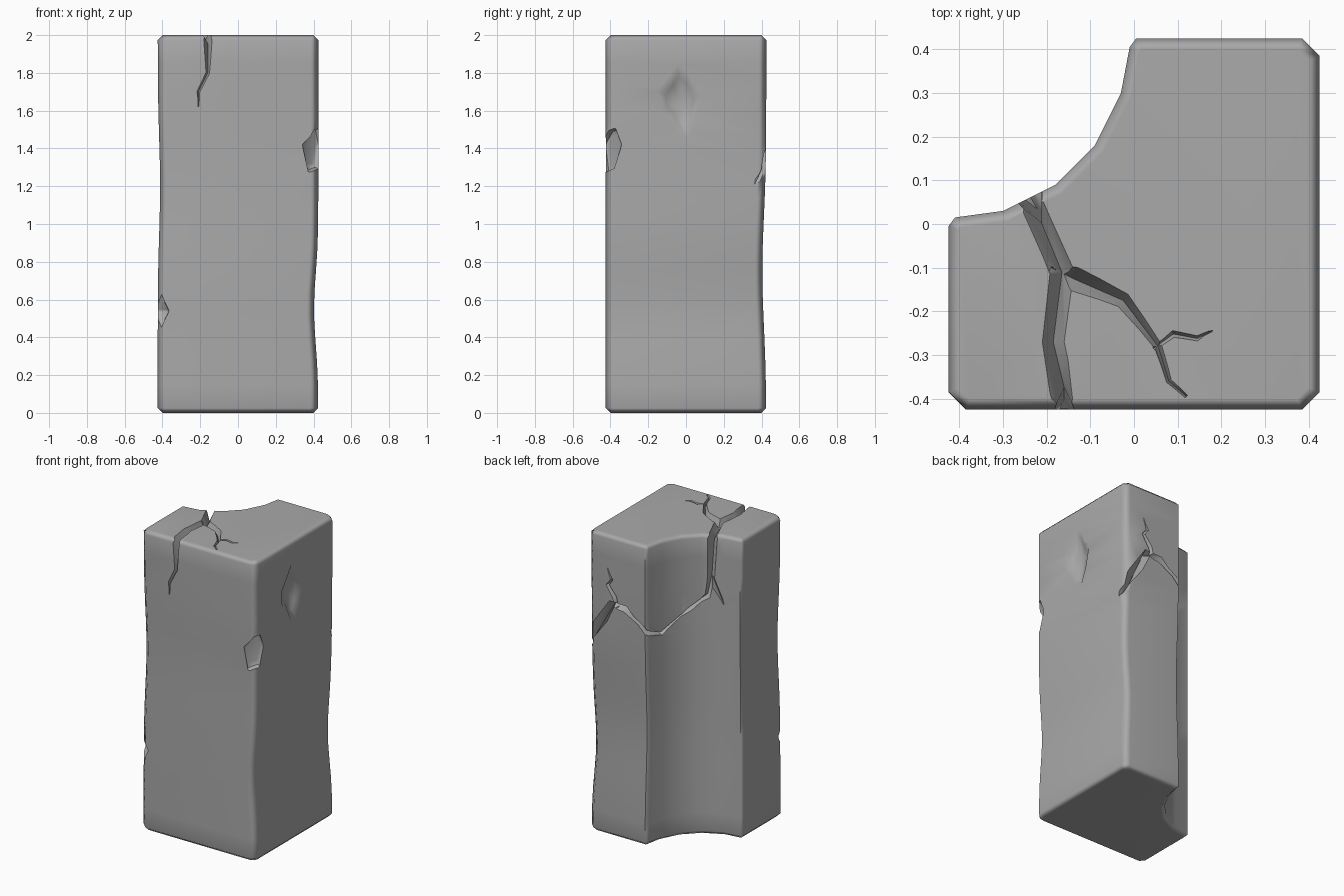
import bpy
import bmesh
import math
from mathutils import Vector

if "Cube" in bpy.data.objects:
    bpy.data.objects.remove(bpy.data.objects["Cube"])

stone = bpy.data.materials.new("grey_stone")
stone.use_nodes = True
GREY = (0.4, 0.4, 0.4, 1)
stone.diffuse_color = GREY
stone.node_tree.nodes["Principled BSDF"].inputs["Base Color"].default_value = GREY


def loft(name, rings):
    """Closed, capped solid through rings of equal point count."""
    bm = bmesh.new()
    loops = [[bm.verts.new(p) for p in ring] for ring in rings]
    n = len(loops[0])
    for low, high in zip(loops, loops[1:]):
        for i in range(n):
            j = (i + 1) % n
            bm.faces.new((low[i], low[j], high[j], high[i]))
    bm.faces.new(loops[0][::-1])
    bm.faces.new(loops[-1])
    bmesh.ops.recalc_face_normals(bm, faces=bm.faces)
    mesh = bpy.data.meshes.new(name)
    bm.to_mesh(mesh)
    bm.free()
    mesh.materials.append(stone)
    obj = bpy.data.objects.new(name, mesh)
    bpy.context.collection.objects.link(obj)
    return obj


# Pillar: square section with chamfered corners and one scooped corner
profile = [(-.425, -.385), (-.385, -.425), (.385, -.425), (.425, -.385),
           (.425, .385), (.385, .425), (.005, .425), (-.01, .405),
           (-.03, .30), (-.09, .18), (-.18, .09), (-.30, .03),
           (-.41, .015), (-.425, -.005)]


def inset(points, d):
    out = []
    for i, p in enumerate(points):
        p = Vector(p)
        a = (p - Vector(points[i - 1])).normalized()
        b = (Vector(points[(i + 1) % len(points)]) - p).normalized()
        t = (a + b).normalized()
        out.append(p + Vector((-t.y, t.x)) * d / max(t.dot(a), 0.5))
    return out


def bump(z, centre, width):
    return math.exp(-((z - centre) / width) ** 2)


def worn(p, z):
    """Slightly waisted, hand-hewn sides."""
    x, y = p
    if x > 0:
        x *= 1 - 0.055 * bump(z, 0.55, 0.25)
    if y > 0:
        y *= 1 - 0.05 * bump(z, 0.75, 0.4)
    if x < 0 and y < 0:
        x *= 1 - 0.03 * bump(z, 1.2, 0.35)
        y *= 1 - 0.03 * bump(z, 1.2, 0.35)
    return Vector((x, y, z))


BEVEL = 0.025
steps = 16
levels = [(0, BEVEL)]
levels += [(BEVEL + (2 - 2 * BEVEL) * i / steps, 0) for i in range(steps + 1)]
levels.append((2, BEVEL))
pillar = loft("stone_pillar",
              [[worn(p, z) for p in inset(profile, d)] for z, d in levels])


# Cracks: tapering V-shaped cutters that follow the surface
FACES = {"F": (0, -1, 0), "B": (0, 1, 0), "R": (1, 0, 0), "T": (0, 0, 1)}


def surface_normal(p, key):
    n = Vector()
    for k in key:
        if k == "C":    # scooped corner faces its arc centre
            n += Vector((-.42 - p.x, .43 - p.y, 0)).normalized()
        else:
            n += Vector(FACES[k])
    return n


def crack(name, path):
    pts = [Vector(s[:3]) for s in path]
    rings = []
    for i, (p, s) in enumerate(zip(pts, path)):
        key, half = s[3], s[4]
        n = surface_normal(p, key)
        tangent = pts[min(i + 1, len(pts) - 1)] - pts[max(i - 1, 0)]
        side = tangent.cross(n).normalized()
        depth, out = 1.6 * half + 0.01, 0.03
        w = side * half * (depth + out) / depth
        rings.append([p + n * out + w, p + n * out - w, p - n * depth])
    return loft(name, rings)


cutters = [
    crack("main_crack", [
        (-.21, -.425, 1.62, "F", .002), (-.21, -.425, 1.70, "F", .008),
        (-.16, -.425, 1.80, "F", .010), (-.16, -.42, 2, "FT", .022),
        (-.185, -.27, 2, "T", .025), (-.165, -.11, 2, "T", .028),
        (-.235, .05, 2, "TC", .026), (-.23, .065, 1.72, "C", .022),
        (-.21, .075, 1.59, "C", .018), (-.13, .14, 1.51, "C", .014),
        (-.03, .30, 1.38, "C", .014), (-.005, .42, 1.42, "CB", .016),
        (.15, .425, 1.54, "B", .024), (.25, .425, 1.55, "B", .024),
        (.41, .415, 1.28, "BR", .016), (.425, .365, 1.21, "R", .002)]),
    crack("top_branch_crack", [
        (-.19, -.10, 2, "T", .012), (-.14, -.125, 2, "T", .028),
        (-.025, -.175, 2, "T", .018), (.055, -.28, 2, "T", .009),
        (.08, -.36, 2, "T", .006), (.12, -.395, 2, "T", .004)]),
    crack("top_twig_crack", [
        (.045, -.285, 2, "T", .004), (.09, -.252, 2, "T", .008),
        (.145, -.262, 2, "T", .006), (.18, -.245, 2, "T", .001)]),
    crack("scoop_branch_crack", [
        (-.225, .065, 1.75, "C", .01), (-.25, .055, 1.66, "C", .016),
        (-.30, .03, 1.54, "C", .002)]),
    crack("back_branch_crack", [
        (.21, .425, 1.53, "B", .01), (.23, .425, 1.60, "B", .016),
        (.28, .425, 1.67, "B", .012), (.25, .425, 1.71, "B", .009),
        (.28, .425, 1.78, "B", .001)]),
]


# Chips: bowls lofted inwards from an outline of (sideways, up) points
def chip(name, centre, normal, outline, layers):
    n = Vector(normal).normalized()
    u, c = Vector((0, 0, 1)).cross(n), Vector(centre)
    return loft(name, [[c + n * h + u * a * s + Vector((0, 0, b * s))
                        for a, b in outline] for h, s in layers])


cutters += [
    chip("side_chip", (.425, -.03, 1.65), (1, 0, 0),
         [(-.01, .20), (.04, .16), (.11, .02), (.08, -.11), (.04, -.20),
          (-.02, -.17), (-.06, -.09), (-.11, -.05), (-.12, .05), (-.06, .13)],
         [(.03, 1.15), (0, 1), (-.03, .65), (-.045, .25)]),
    chip("corner_chip", (.405, -.405, 1.40), (1, -1, 0),
         [(-.035, -.12), (.03, -.10), (.06, .02), (.035, .10), (-.005, .09),
          (-.06, .02)],
         [(.06, 1.2), (-.03, 1), (-.04, .75)]),
    chip("low_corner_chip", (-.405, -.405, .54), (-1, -1, 0),
         [(-.045, 0), (0, -.075), (.045, 0), (0, .075)],
         [(.03, 1.6), (-.012, 1), (-.04, .08)]),
]

# Carve the pillar, then drop the cutters
bpy.context.view_layer.objects.active = pillar
pillar.select_set(True)
for cutter in cutters:
    cutter.hide_render = True
    mod = pillar.modifiers.new(cutter.name, "BOOLEAN")
    mod.operation = "DIFFERENCE"
    mod.solver = "EXACT"
    mod.object = cutter
    bpy.ops.object.modifier_apply(modifier=mod.name)
    bpy.data.objects.remove(cutter)

# Soft bevels, crisp breaks
bpy.ops.object.shade_smooth_by_angle(angle=math.radians(47))
weighted = pillar.modifiers.new("weighted_normals", "WEIGHTED_NORMAL")
weighted.keep_sharp = True
